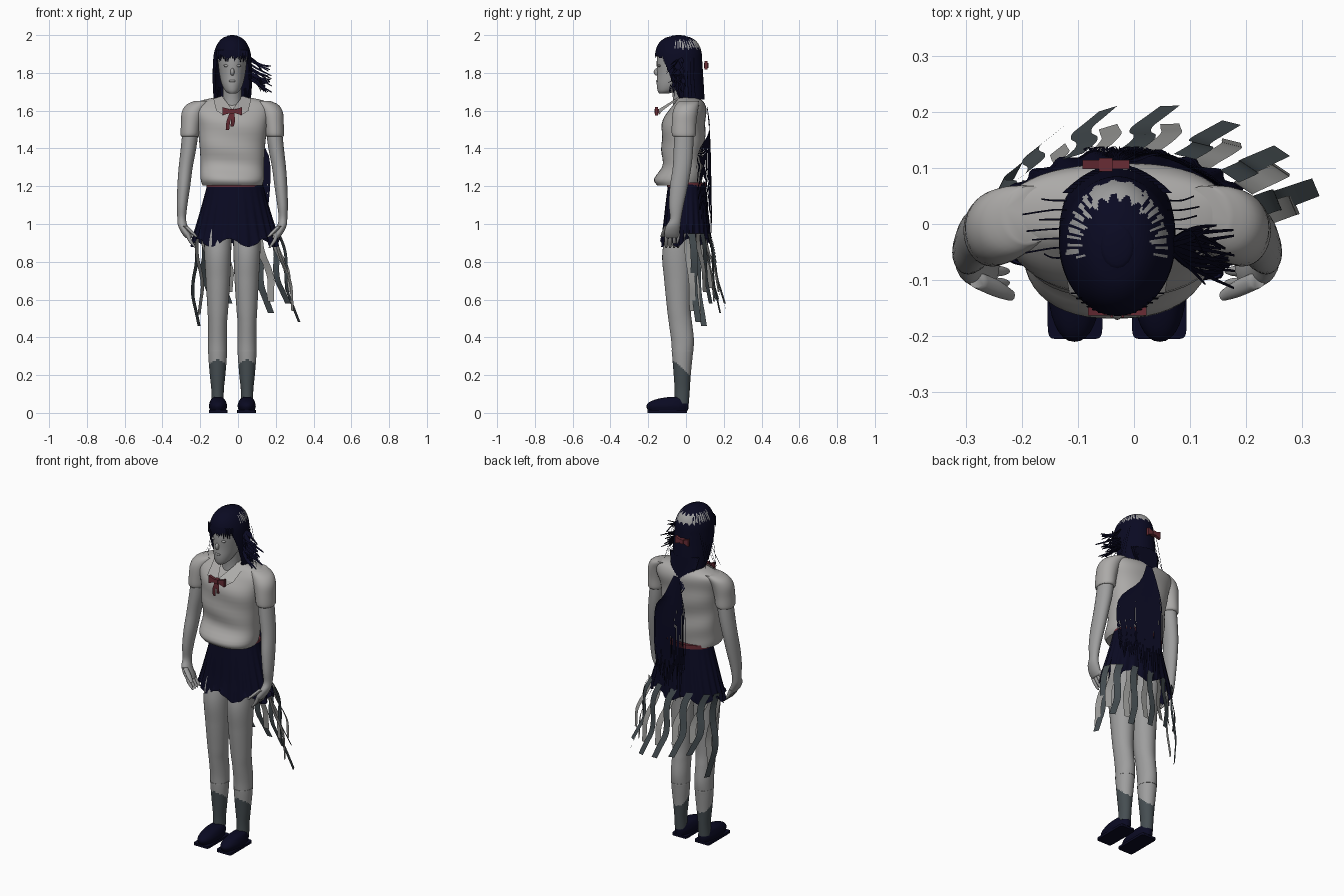
import bpy, bmesh, math, random
from mathutils import Vector
random.seed(4)
C = -0.03  # body centre line


def mat(name, r, g, b):
    m = bpy.data.materials.new(name)
    m.diffuse_color = (r, g, b, 1)
    return m


SKIN = mat("skin grey", 0.34, 0.34, 0.34)
WHITE = mat("shirt white", 0.41, 0.40, 0.39)
NAVY = mat("navy", 0.003, 0.003, 0.016)
RED = mat("dark red", 0.14, 0.025, 0.035)
SLATE = mat("slate grey", 0.06, 0.075, 0.083)
PALE = mat("pale ribbon grey", 0.33, 0.33, 0.32)


def finish(name, bm, mats, rule=None, smooth=True):
    bmesh.ops.recalc_face_normals(bm, faces=bm.faces)
    if rule:
        for f in bm.faces:
            f.material_index = rule(f.calc_center_median())
    me = bpy.data.meshes.new(name)
    bm.to_mesh(me)
    bm.free()
    for m in mats:
        me.materials.append(m)
    ob = bpy.data.objects.new(name, me)
    bpy.context.collection.objects.link(ob)
    if smooth:
        for o in bpy.context.selected_objects:
            o.select_set(False)
        ob.select_set(True)
        bpy.context.view_layer.objects.active = ob
        bpy.ops.object.shade_smooth_by_angle(angle=math.radians(50))
    return ob


def spline(rows, k):
    """Catmull-Rom interpolation through rows of numbers."""
    out = []
    for i in range(len(rows) - 1):
        p0, p1, p2, p3 = rows[max(i-1, 0)], rows[i], rows[i+1], rows[min(i+2, len(rows)-1)]
        for j in range(k):
            t = j / k
            out.append([0.5*(2*b + (c-a)*t + (2*a-5*b+4*c-d)*t*t + (3*b-a-3*c+d)*t**3)
                        for a, b, c, d in zip(p0, p1, p2, p3)])
    return out + [list(rows[-1])]


def loft(name, rows, mats, s=1, n=32, k=4, p=2.0, caps=True, rule=None, warp=None, cut=None):
    """Rings of (z, x offset, half width, front y, back y) joined into a skin."""
    bm = bmesh.new()
    rings = []
    for z, cx, rx, y0, y1 in (spline(rows, k) if k > 1 else rows):
        ring = []
        for i in range(n):
            a = 2*math.pi*i/n
            c, q = math.cos(a), math.sin(a)
            v = Vector((C + s*cx + rx*math.copysign(abs(c)**(2/p), c),
                        (y0+y1)/2 + (y1-y0)/2*math.copysign(abs(q)**(2/p), q), z))
            ring.append(bm.verts.new(warp(v, a) if warp else v))
        rings.append(ring)
    for r0, r1 in zip(rings, rings[1:]):
        for i in range(n):
            bm.faces.new((r0[i], r0[(i+1) % n], r1[(i+1) % n], r1[i]))
    if caps:
        bm.faces.new(rings[0])
        bm.faces.new(rings[-1])
    if cut:
        bmesh.ops.delete(bm, geom=[f for f in bm.faces if cut(f.calc_center_median())], context='FACES')
    return finish(name, bm, mats, rule)


def strip(bm, pts, width, side, taper=0.2, k=4):
    """Flat ribbon or lock following a path."""
    path = spline(pts, k)
    prev = None
    for i, q in enumerate(path):
        w = width/2*(1 - (1-taper)*(i/(len(path)-1))**2)
        pair = [bm.verts.new(Vector(q) + Vector(side)*w*e) for e in (-1, 1)]
        if prev:
            bm.faces.new((prev[0], prev[1], pair[1], pair[0]))
        prev = pair


def hull(bm, pts):
    vs = [bm.verts.new(p) for p in pts]
    bmesh.ops.convex_hull(bm, input=vs)


def ball(name, loc, size, m):
    bm = bmesh.new()
    bmesh.ops.create_uvsphere(bm, u_segments=16, v_segments=10, radius=1)
    for v in bm.verts:
        v.co = Vector([a*b+c for a, b, c in zip(v.co, size, loc)])
    finish(name, bm, [m])


def bow(name, x, y, z, w, tails):
    bm = bmesh.new()
    for s in (-1, 1):
        hull(bm, [(x+s*d, y+e, z+f*h) for d, h in ((0.004, 0.007), (w, 0.022))
                  for e in (-0.008, 0.008) for f in (-1, 1)])
        if tails:
            strip(bm, [(x, y, z), (x+s*0.012-0.008, y, z-0.05), (x+s*0.012-0.014, y+0.01, z-0.09+s*0.01)],
                  0.02, (1, 0, 0), 0.9)
    hull(bm, [(x+a*0.012, y+b*0.012, z+c*0.013) for a in (-1, 1) for b in (-1, 1) for c in (-1, 1)])
    finish(name, bm, [RED], smooth=False)


# Torso: shirt, waistband, neck
loft("shirt", [(1.205, 0, .158, -.15, .085), (1.24, 0, .168, -.165, .09), (1.32, 0, .168, -.125, .09),
               (1.42, 0, .174, -.13, .095), (1.53, 0, .187, -.125, .105), (1.6, 0, .205, -.095, .105),
               (1.64, 0, .195, -.062, .095), (1.66, 0, .14, -.045, .078), (1.675, 0, .06, -.04, .06)],
     [WHITE], n=48, p=2.4, warp=lambda v, a: v + Vector((0, .004*math.sin(40*v.z+9*v.x), 0)))
loft("waistband", [(1.197, .012, .15, -.1, .108), (1.22, .012, .15, -.1, .108)], [RED], k=1)
loft("neck", [(1.62, 0, .06, -.07, .06), (1.67, 0, .05, -.07, .04), (1.75, 0, .048, -.08, .04)], [SKIN])

# Pleated skirt with jagged hem
def pleat(v, a):
    t = max(0, (1.21-v.z)/0.31)
    r = 1 + 0.035*t*math.cos(24*a)
    hem = 0.022*math.sin(7*a+1)*(1 if t > 0.95 else 0)
    return Vector((C + (v.x-C)*r, v.y*r, v.z+hem))


loft("skirt", [(1.21, .015, .147, -.095, .102), (1.1, .015, .175, -.108, .113), (.98, .016, .208, -.12, .125),
               (.9, .016, .231, -.132, .133)], [NAVY], n=144, caps=False, warp=pleat)

# Arms, hands, legs, shoes on both sides
for s, side in ((-1, "left"), (1, "right")):
    loft(side+"_sleeve", [(1.462, .226, .043, -.065, .045), (1.475, .224, .05, -.075, .052),
                          (1.53, .219, .053, -.075, .054), (1.59, .208, .06, -.07, .062),
                          (1.63, .185, .06, -.055, .068), (1.652, .155, .045, -.035, .068)], [WHITE], s)
    loft(side+"_arm", [(1.5, .22, .043, -.06, .04), (1.4, .232, .041, -.065, .038), (1.3, .247, .037, -.07, .028),
                       (1.2, .257, .034, -.085, .01), (1.1, .266, .028, -.09, -.012), (1.03, .268, .023, -.085, -.025),
                       (.99, .262, .025, -.105, -.03), (.95, .243, .024, -.115, -.035), (.925, .228, .018, -.11, -.04)],
         [SKIN], s, n=24)
    for i in range(4):
        y = -.105 + i*.021
        loft(f"{side}_finger_{i+1}", [(.95, .238, .011, y-.01, y+.01), (.915, .225, .011, y-.01, y+.01),
                                     (.89, .208, .009, y-.009, y+.009), (.874, .196, .005, y-.005, y+.005)],
             [SKIN], s, n=10, k=3)
    loft(side+"_thumb", [(.99, .25, .014, -.115, -.085), (.955, .215, .014, -.13, -.1),
                         (.93, .19, .008, -.137, -.117)], [SKIN], s, n=10)
    loft(side+"_leg_and_sock", [(.05, .078, .033, -.06, .015), (.12, .078, .033, -.06, .02), (.2, .078, .041, -.065, .025),
                                (.3, .078, .049, -.073, .035), (.38, .078, .05, -.078, .042), (.47, .078, .05, -.09, .033),
                                (.55, .077, .055, -.1, .025), (.7, .076, .064, -.115, .03), (.85, .077, .071, -.125, .04),
                                (1.02, .077, .073, -.09, .06)], [SKIN, SLATE], s, k=12,
         rule=lambda c: int(c.z < .235 - .9*(c.y+.02)))
    loft(side+"_sock_cuff", [(.325, .078, .051, -.077, .04), (.332, .078, .051, -.077, .04)], [SKIN], s, k=1)
    loft(side+"_shoe_sole", [(0, .075, .049, -.205, .005), (.014, .075, .049, -.205, .005)], [NAVY], s, k=1, p=12)
    loft(side+"_shoe", [(.012, .076, .042, -.2, .01), (.035, .076, .048, -.21, .014), (.055, .076, .044, -.197, .014),
                        (.073, .077, .035, -.155, .012), (.083, .078, .02, -.1, .005)], [NAVY], s, p=2.2)

# Head and face
loft("head", [(1.69, 0, .018, -.14, -.095), (1.705, 0, .038, -.15, -.05), (1.74, 0, .056, -.155, .01),
              (1.79, 0, .068, -.153, .055), (1.86, 0, .076, -.155, .075), (1.92, 0, .075, -.145, .072),
              (1.965, 0, .052, -.105, .045), (1.985, 0, .015, -.05, -.01)], [SKIN])
ball("nose", (C, -.153, 1.805), (.011, .018, .02), SKIN)
ball("lips", (C, -.15, 1.757), (.018, .009, .007), SKIN)
for s in (-1, 1):
    ball("eyelid", (C+s*.031, -.141, 1.838), (.016, .009, .007), SKIN)

# Hair cap open at the face, with a bare patch on the rear crown that breaks up at the sides
def cap_rule(c):
    a = math.atan2(c.x-C, c.y+.04)
    j = .006*math.sin(23*a)
    bare = 1.93+j < c.z < 1.972+j and c.y > -.06
    return int(bare and (abs(c.x-C) < .045 or math.sin(40*a) > -.2))


loft("hair_cap", [(1.66, 0, .098, -.06, .098), (1.72, 0, .103, -.11, .095), (1.8, 0, .104, -.15, .09),
                  (1.86, 0, .102, -.162, .086), (1.91, 0, .096, -.162, .082), (1.955, 0, .078, -.145, .065),
                  (1.985, 0, .05, -.11, .03), (1.999, 0, .012, -.055, -.025)], [NAVY, SKIN], n=144, k=8,
     caps=False, rule=cap_rule,
     cut=lambda c: c.z < 1.885+.006*math.sin(150*c.x) and c.y < -.125+.4*(1.885-c.z))
ball("hair_crown", (C, -.04, 1.993), (.03, .04, .007), NAVY)

# Loose locks: fringe, side wisp, strays, nape and long back hair
bm = bmesh.new()
R = random.uniform
for i in range(17):
    x = C - .078 + i*.00975
    y = -.164 + 6.4*(x-C)**2
    strip(bm, [(x, y+.003, 1.92), (x, y, 1.89), (x+R(-.006, .006), y+.003, 1.865+R(-.01, .012))], .011, (1, 0, 0))
for i in range(34):
    y, z = R(-.08, -.01), R(1.74, 1.86)
    strip(bm, [(.055, -.04, z+.03), (.1, y, z), (R(.12, .185), y-R(-.02, .04), z-R(.01, .05))], .016, (0, .6, .8), .4)
for s in (-1, 1):
    for i in range(7):
        y = -.06 + i*.017
        strip(bm, [(C+s*.09, y, 1.88), (C+s*.115, y, 1.77), (C+s*R(.13, .17), y+R(-.01, .01), 1.675)], .003, (0, 1, 0), 1)
for i in range(24):
    u = -1 + i/11.5
    strip(bm, [(C+.09*u, .1-.045*u*u, 1.74), (C+.07*u, .104-.03*u*u, 1.65), (C+.02*u, .112, 1.55+R(-.03, .03))],
          .016, (1, 0, 0))
for i in range(54):
    t = (i/53)**.8
    x = -.09 + .26*t
    y = .135 - 2.4*max(x, 0)**2
    strip(bm, [(C+.03*t, .112, 1.62), (C+(x-C)*.45, .123, 1.52-.03*t), (x*.95, y-.005, 1.38-.02*t),
               (x*.95, y, 1.12), (x*.8+R(-.01, .01), y+.003, R(.88, 1.08))], R(.005, .012), (.96, -.25, 0))
finish("loose_hair", bm, [NAVY], smooth=False)
bow("hair_bow", -.05, .106, 1.84, .042, False)

# Collar flaps and neck bow
bm = bmesh.new()
for s in (-1, 1):
    p = [bm.verts.new((C+s*x, y, z)) for x, y, z in
         ((.055, -.03, 1.678), (.1, -.04, 1.663), (.085, -.125, 1.6), (.045, -.145, 1.575), (.003, -.14, 1.61))]
    bm.faces.new((p[0], p[1], p[2], p[4]))
    bm.faces.new((p[2], p[3], p[4]))
finish("collar", bm, [WHITE], smooth=False)
bow("neck_bow", C, -.155, 1.597, .052, True)

# Wavy ribbons trailing from the skirt hem: (start x, start y, end x, end y, end z)
RIBBONS = [(-.235, .04, -.22, .09, .46), (-.2, .085, -.15, .16, .6), (-.11, .12, -.06, .2, .58),
           (-.01, .13, .05, .205, .55), (.09, .12, .16, .175, .53), (.17, .085, .25, .125, .58),
           (.215, .03, .31, .06, .48)]
for name, m, dx, dy, dz, sway in (("dark_ribbons", SLATE, 0, 0, 0, .015), ("pale_ribbons", PALE, .025, -.022, .06, -.012)):
    bm = bmesh.new()
    for x0, y0, x1, y1, z1 in RIBBONS:
        if m is PALE and x0 > .2:
            dx = -.01
        side = Vector((max(y0, .03)*3, -x0, 0)).normalized()
        pts = []
        for j in range(7):
            t = j/6
            w = sway*math.sin(t*7.5)
            pts.append((x0+dx+(x1-x0)*t+w, y0+dy+(y1-y0)*t+.4*w, .95+(z1+dz-.95)*t))
        strip(bm, pts, .04, side, .85, 5)
    finish(name, bm, [m])
